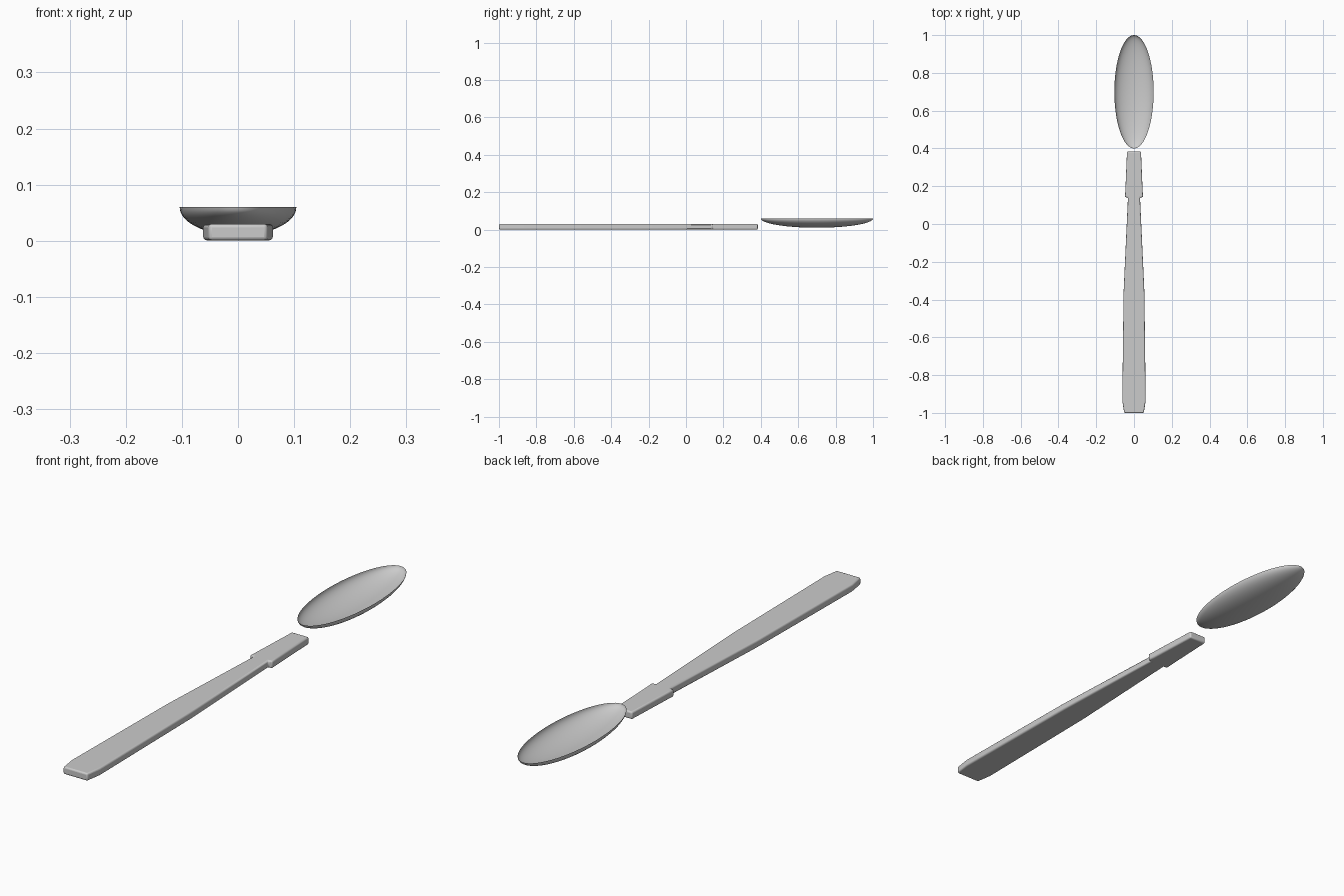
import bpy, bmesh, math

if "Cube" in bpy.data.objects:
    bpy.data.objects.remove(bpy.data.objects["Cube"])

def make_object(name, bm):
    bmesh.ops.recalc_face_normals(bm, faces=bm.faces)
    mesh = bpy.data.meshes.new(name)
    bm.to_mesh(mesh)
    bm.free()
    ob = bpy.data.objects.new(name, mesh)
    bpy.context.collection.objects.link(ob)
    bpy.ops.object.select_all(action='DESELECT')
    ob.select_set(True)
    bpy.context.view_layer.objects.active = ob
    bpy.ops.object.shade_smooth_by_angle(angle=math.radians(35))
    return ob

# Handle: mirrored half outline, extruded and rounded at its edges
half = [(0.052, -1.0), (0.062, -0.935), (0.055, -0.36), (0.032, 0.14),
        (0.048, 0.142), (0.046, 0.17), (0.037, 0.384)]
outline = half + [(-x, y) for x, y in reversed(half)]
bm = bmesh.new()
base = bm.faces.new([bm.verts.new((x, y, 0.001)) for x, y in outline])
top = bmesh.ops.extrude_face_region(bm, geom=[base])['geom']
bmesh.ops.translate(bm, vec=(0, 0, 0.029),
                    verts=[v for v in top if isinstance(v, bmesh.types.BMVert)])
handle = make_object("handle", bm)
bevel = handle.modifiers.new("rounding", 'BEVEL')
bevel.width = 0.006
bevel.segments = 3

# Bowl: open lower half of an ellipsoid
bm = bmesh.new()
bmesh.ops.create_uvsphere(bm, u_segments=64, v_segments=32, radius=1)
bmesh.ops.delete(bm, geom=[v for v in bm.verts if v.co.z > 0.001], context='VERTS')
for v in bm.verts:
    v.co = (v.co.x * 0.104, 0.7 + v.co.y * 0.3, 0.06 + v.co.z * 0.05)
bowl = make_object("bowl", bm)
for p in bowl.data.polygons:
    if p.index == 0 and p.normal.z > 0:
        bowl.data.flip_normals()
